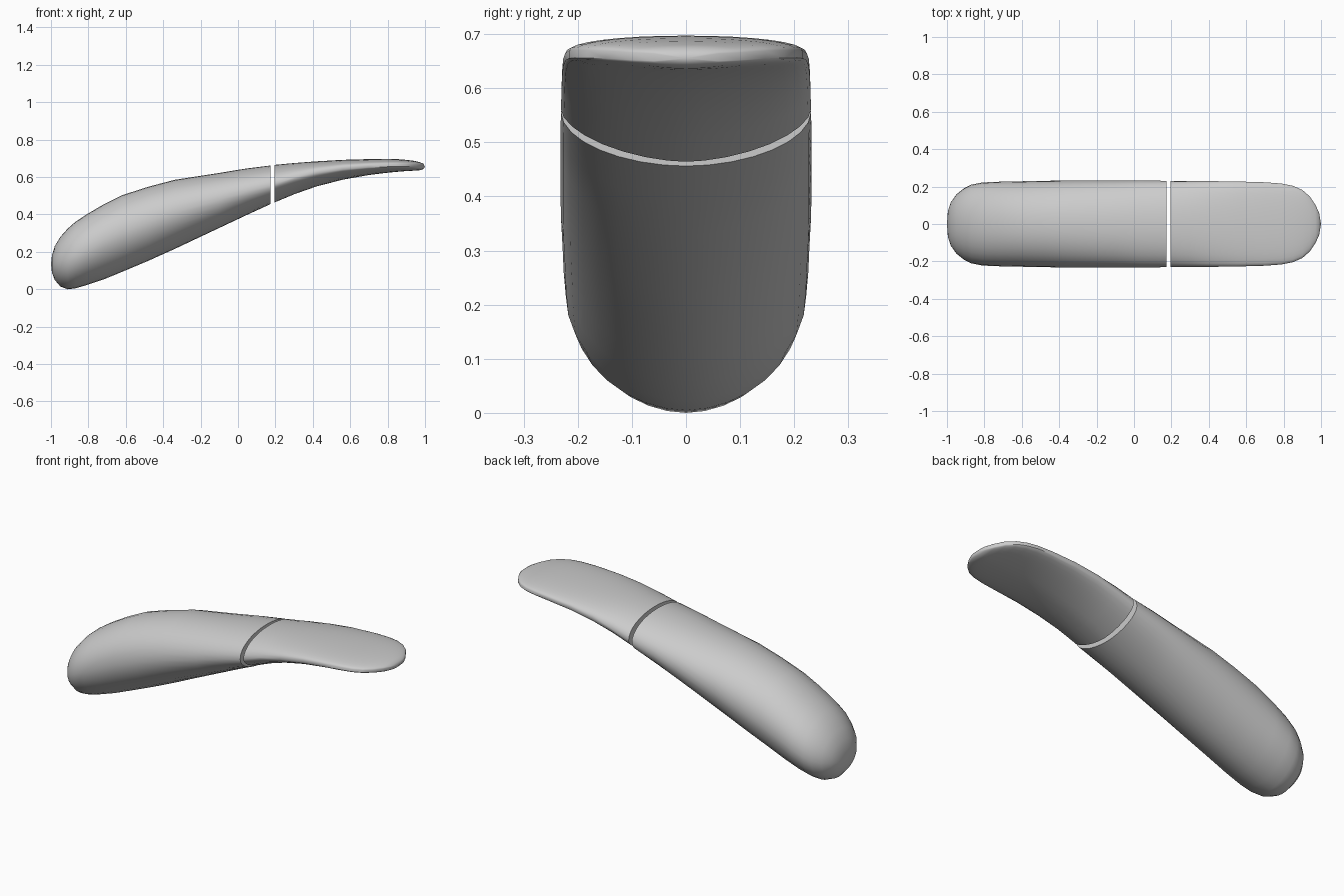
import bpy, bmesh, math

cube = bpy.data.objects.get("Cube")
if cube:
    bpy.data.objects.remove(cube, do_unlink=True)

grey = bpy.data.materials.new("light_grey")
grey.use_nodes = True
colour = (0.6, 0.6, 0.6, 1.0)
grey.diffuse_color = colour
grey.node_tree.nodes["Principled BSDF"].inputs["Base Color"].default_value = colour

HALF = 16  # segments in each half of a cross-section


def arc(width, height, power):
    """Half superellipse from +y over the middle to -y."""
    points = []
    for i in range(HALF + 1):
        angle = math.pi * i / HALF
        c, s = math.cos(angle), max(math.sin(angle), 0.0)
        y = math.copysign(abs(c) ** (2 / power), c) * width
        points.append((y, s ** (2 / power) * height))
    return points


def section(top, bottom, rim, width, lip, lower_power):
    """Crowned upper half, thin side wall of height lip, crowned lower half."""
    high, low = rim + lip / 2, rim - lip / 2
    upper = [(y, high + z) for y, z in arc(width, top - high, 2.1)]
    lower = [(-y, low - z) for y, z in arc(width, low - bottom, lower_power)]
    return upper + lower


def loft(name, stations, start=None, end=None, lip=0.0, lower_power=1.9):
    """Skin sections along x; an end is a rounded pole if given, else a flat cap."""
    bm = bmesh.new()
    rings = []
    first, last = stations[0][0], stations[-1][0]
    for x, top, bottom, rim, width in stations:
        wall = lip * min(1.0, 3 * (x - first) / (last - first))
        points = section(top, bottom, rim, width, wall, lower_power)
        rings.append([bm.verts.new((x, y, z)) for y, z in points])
    count = len(rings[0])
    for a, b in zip(rings, rings[1:]):
        for i in range(count):
            j = (i + 1) % count
            bm.faces.new((a[i], a[j], b[j], b[i]))
    for ring, pole in ((rings[0], start), (rings[-1], end)):
        if pole is None:
            bm.faces.new(ring)
        else:
            tip = bm.verts.new(pole)
            for i in range(count):
                bm.faces.new((ring[i], ring[(i + 1) % count], tip))
    bmesh.ops.remove_doubles(bm, verts=bm.verts, dist=0.0002)
    bmesh.ops.recalc_face_normals(bm, faces=bm.faces)
    mesh = bpy.data.meshes.new(name)
    bm.to_mesh(mesh)
    bm.free()
    mesh.materials.append(grey)
    obj = bpy.data.objects.new(name, mesh)
    bpy.context.collection.objects.link(obj)
    bpy.ops.object.select_all(action="DESELECT")
    obj.select_set(True)
    bpy.context.view_layer.objects.active = obj
    bpy.ops.object.shade_smooth_by_angle(angle=math.radians(40))
    return obj


# Station columns: x, top, bottom, rim height, half width

# Thick rounded handle, ending in a flat face at the gap
loft("handle_body", [
    (-0.995, 0.18, 0.09, 0.13, 0.07),
    (-0.98, 0.23, 0.05, 0.14, 0.115),
    (-0.95, 0.28, 0.015, 0.15, 0.158),
    (-0.91, 0.325, 0.0, 0.165, 0.19),
    (-0.87, 0.36, 0.005, 0.185, 0.21),
    (-0.81, 0.40, 0.022, 0.215, 0.222),
    (-0.72, 0.453, 0.052, 0.26, 0.226),
    (-0.62, 0.503, 0.093, 0.305, 0.228),
    (-0.48, 0.548, 0.152, 0.36, 0.231),
    (-0.34, 0.585, 0.215, 0.41, 0.232),
    (-0.1, 0.622, 0.328, 0.48, 0.232),
    (0.04, 0.645, 0.394, 0.52, 0.232),
    (0.175, 0.662, 0.456, 0.555, 0.231),
], start=(-1.0, 0, 0.135))

# Thin blade-like end with a narrow side wall
loft("flat_tip", [
    (0.195, 0.665, 0.464, 0.56, 0.231),
    (0.30, 0.675, 0.508, 0.595, 0.23),
    (0.42, 0.684, 0.55, 0.625, 0.229),
    (0.56, 0.692, 0.586, 0.647, 0.227),
    (0.70, 0.696, 0.611, 0.658, 0.223),
    (0.79, 0.697, 0.622, 0.662, 0.216),
    (0.85, 0.696, 0.628, 0.663, 0.204),
    (0.90, 0.692, 0.632, 0.663, 0.182),
    (0.94, 0.687, 0.634, 0.662, 0.147),
    (0.97, 0.68, 0.636, 0.659, 0.102),
    (0.99, 0.672, 0.642, 0.657, 0.06),
], end=(1.0, 0, 0.655), lip=0.014, lower_power=1.7)
